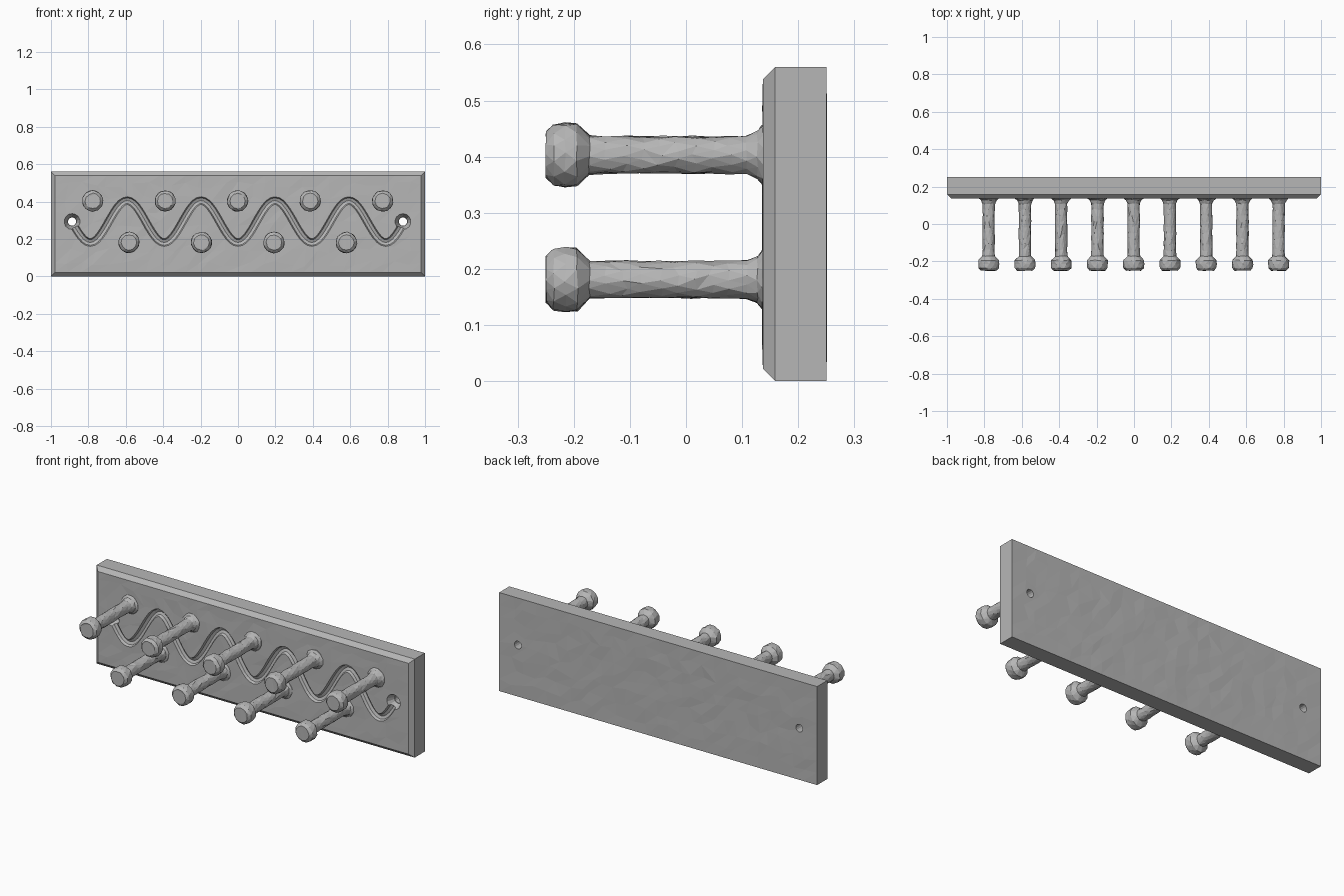
import bpy
import bmesh
import math
import random
from mathutils import Matrix, Vector

random.seed(4)
if "Cube" in bpy.data.objects:
    bpy.data.objects.remove(bpy.data.objects["Cube"], do_unlink=True)

grey = bpy.data.materials.new("plain_grey")
grey.use_nodes = True
grey.diffuse_color = (0.47, 0.47, 0.47, 1)
grey.node_tree.nodes["Principled BSDF"].inputs["Base Color"].default_value = grey.diffuse_color

FRONT, BACK, HEIGHT = 0.137, 0.25, 0.56
MID = 0.293


def make_object(name, bm):
    bmesh.ops.recalc_face_normals(bm, faces=bm.faces)
    mesh = bpy.data.meshes.new(name)
    bm.to_mesh(mesh)
    bm.free()
    mesh.materials.append(grey)
    obj = bpy.data.objects.new(name, mesh)
    bpy.context.collection.objects.link(obj)
    return obj


def loft(bm, rings):
    """Skin a list of closed rings of points and cap both ends."""
    rows = [[bm.verts.new(p) for p in ring] for ring in rings]
    for a, b in zip(rows, rows[1:]):
        for i in range(len(a)):
            j = (i + 1) % len(a)
            bm.faces.new((a[i], a[j], b[j], b[i]))
    bm.faces.new(rows[0])
    bm.faces.new(rows[-1])


def jitter(size):
    return random.uniform(-size, size)


# Back board with chamfered front edges and a slightly uneven surface
bm = bmesh.new()
bmesh.ops.create_cube(bm, size=1)
bmesh.ops.scale(bm, verts=bm.verts, vec=(2, BACK - FRONT, HEIGHT))
bmesh.ops.translate(bm, verts=bm.verts, vec=(0, (FRONT + BACK) / 2, HEIGHT / 2))
rim = [e for e in bm.edges if all(v.co.y < 0.2 for v in e.verts)]
bmesh.ops.bevel(bm, geom=rim, offset=0.022, segments=1, affect='EDGES')
for axis, start, count, step in ((0, -0.91, 27, 0.07), (2, 0.07, 7, 0.07)):
    for k in range(count):
        point, normal = Vector(), Vector()
        point[axis], normal[axis] = start + k * step, 1
        bmesh.ops.bisect_plane(bm, geom=bm.verts[:] + bm.edges[:] + bm.faces[:],
                               plane_co=point, plane_no=normal)
bmesh.ops.triangulate(bm, faces=bm.faces)
for v in bm.verts:
    if abs(v.co.x) < 0.95 and 0.05 < v.co.z < 0.51:
        v.co += Vector((jitter(0.018), jitter(0.0015), jitter(0.018)))
board = make_object("back_board", bm)

cutters = []

# Wavy groove cutter running from hole to hole
bm = bmesh.new()
END, PERIOD, AMP = 0.889, 0.395, 0.112
wave = math.tau / PERIOD
rings = []
for k in range(109):
    x = -END + 2 * END * k / 108
    centre = Vector((x, FRONT, MID - AMP * math.cos(wave * x)))
    side = Vector((-AMP * wave * math.sin(wave * x), 0, 1)).normalized()
    rings.append([centre + 0.021 * (side * math.cos(a) + Vector((0, math.sin(a), 0)))
                  for a in (math.tau * i / 8 for i in range(8))])
loft(bm, rings)
cutters.append(make_object("groove_cutter", bm))

# Countersunk screw hole cutters
for label, x in (("right", -0.887), ("left", 0.882)):
    for part, y, r_back, r_front, depth in (("sink", 0.15, 0.024, 0.05, 0.06),
                                            ("hole", 0.2, 0.022, 0.022, 0.2)):
        bm = bmesh.new()
        place = Matrix.Translation((x, y, MID)) @ Matrix.Rotation(math.pi / 2, 4, 'X')
        bmesh.ops.create_cone(bm, cap_ends=True, segments=14, radius1=r_back,
                              radius2=r_front, depth=depth, matrix=place)
        cutters.append(make_object(f"{label}_{part}_cutter", bm))

# Cut the board, then drop the cutters
for cutter in cutters:
    cutter.hide_render = True
    mod = board.modifiers.new(cutter.name, 'BOOLEAN')
    mod.operation, mod.solver, mod.object = 'DIFFERENCE', 'EXACT', cutter
graph = bpy.context.evaluated_depsgraph_get()
cut_mesh = bpy.data.meshes.new_from_object(board.evaluated_get(graph))
board.modifiers.clear()
board.data = cut_mesh
for cutter in cutters:
    bpy.data.objects.remove(cutter, do_unlink=True)

# Pegs: flared foot, rough round shaft, bulbous head (distance, radius)
foot = [(0.15, 0.056), (0.136, 0.054), (0.127, 0.042), (0.108, 0.034)]
shaft = [(0.108 - 0.031 * k, 0.033) for k in range(1, 9)]
head = [(-0.172, 0.034), (-0.194, 0.056), (-0.215, 0.057), (-0.236, 0.055), (-0.25, 0.041)]
SIDES = 12
for k in range(9):
    cx = -0.777 + 0.1938 * k
    cz = 0.181 if k % 2 else 0.403
    bm = bmesh.new()
    rings = []
    for n, (y, r) in enumerate(foot + shaft + head):
        wobble = 0.006 if n > 3 and y > -0.16 else 0.0015
        ring = []
        for i in range(SIDES):
            a = math.tau * (i + 0.5 * (n % 2)) / SIDES + jitter(0.08)
            rr = r + jitter(0.0018)
            ring.append((cx + rr * math.cos(a), max(-0.25, y + jitter(wobble)),
                         cz + rr * math.sin(a)))
        rings.append(ring)
    loft(bm, rings)
    bmesh.ops.triangulate(bm, faces=bm.faces)
    make_object(f"{'lower' if k % 2 else 'upper'}_peg_{k // 2 + 1}", bm)
